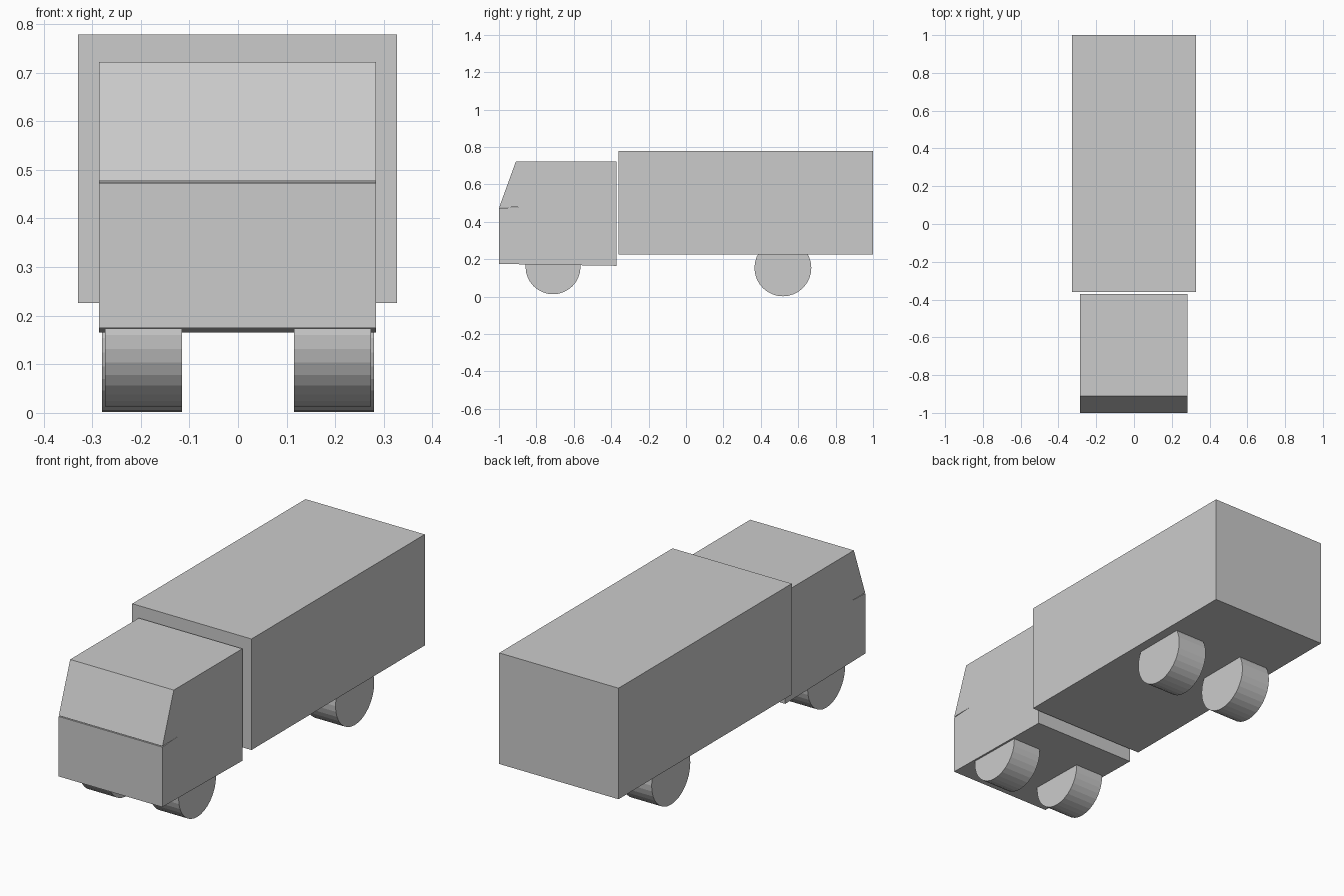
import bpy, bmesh, math

if "Cube" in bpy.data.objects:
    bpy.data.objects.remove(bpy.data.objects["Cube"])


def extruded_profile(name, points, half_width, x_offset=0.0):
    """Extrude a closed (y, z) side profile across x."""
    bm = bmesh.new()
    face = bm.faces.new([bm.verts.new((x_offset - half_width, y, z)) for y, z in points])
    ext = bmesh.ops.extrude_face_region(bm, geom=[face])
    moved = [g for g in ext["geom"] if isinstance(g, bmesh.types.BMVert)]
    bmesh.ops.translate(bm, verts=moved, vec=(2 * half_width, 0, 0))
    bmesh.ops.recalc_face_normals(bm, faces=bm.faces)
    mesh = bpy.data.meshes.new(name)
    bm.to_mesh(mesh)
    bm.free()
    obj = bpy.data.objects.new(name, mesh)
    bpy.context.collection.objects.link(obj)
    return obj


def wheel(name, side, y, z, radius, inner, outer):
    bpy.ops.mesh.primitive_cylinder_add(
        vertices=32, radius=radius, depth=outer - inner,
        location=(side * (inner + outer) / 2, y, z),
        rotation=(0, math.pi / 2, 0))
    bpy.context.object.name = name


# Cab: sloped windscreen, with a thin slit along its lower edge
extruded_profile("cab", [
    (-1.0, 0.175), (-1.0, 0.473), (-0.88, 0.479), (-0.999, 0.477),
    (-0.91, 0.722), (-0.371, 0.722), (-0.371, 0.165)], 0.285, -0.001)

# Cargo box, separated from the cab by a narrow gap
extruded_profile("cargo_box", [
    (-0.361, 0.226), (-0.361, 0.778), (1.0, 0.778), (1.0, 0.226)], 0.328, -0.001)

# Wheels, tucked partly into the bodies
for side, label in ((-1, "left"), (1, "right")):
    wheel(f"front_wheel_{label}", side, -0.711, 0.16, 0.147, 0.115, 0.274)
    wheel(f"rear_wheel_{label}", side, 0.518, 0.154, 0.152, 0.115, 0.28)
